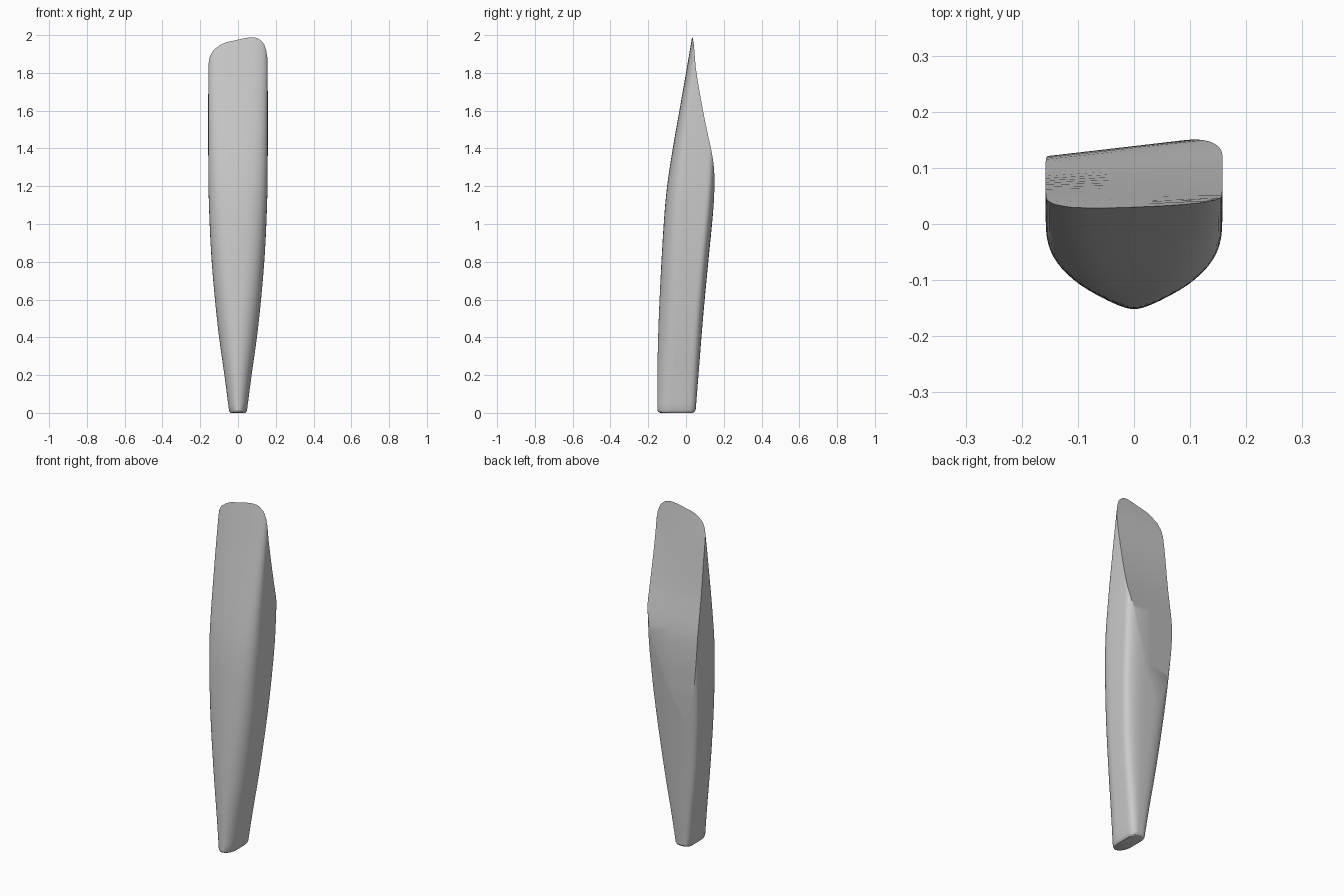
import bpy, bmesh, math

cube = bpy.data.objects.get("Cube")
if cube:
    bpy.data.objects.remove(cube, do_unlink=True)


def curve(z, knots):
    """Smooth value at height z through (height, value) knots."""
    if z <= knots[0][0]:
        return knots[0][1]
    if z >= knots[-1][0]:
        return knots[-1][1]
    i = max(k for k in range(len(knots) - 1) if knots[k][0] <= z)

    def slope(k):
        a, b = knots[max(k - 1, 0)], knots[min(k + 1, len(knots) - 1)]
        return (b[1] - a[1]) / (b[0] - a[0])
    (z0, v0), (z1, v1) = knots[i], knots[i + 1]
    h = z1 - z0
    t = (z - z0) / h
    return (v0 * (1 + 2 * t) * (1 - t) ** 2 + v1 * t * t * (3 - 2 * t)
            + h * slope(i) * t * (1 - t) ** 2 + h * slope(i + 1) * t * t * (t - 1))


# Body profiles: half width, front line, back line, front rounding
WIDTH = [(0, .046), (.2, .072), (.4, .1), (.6, .122), (.8, .139), (1, .15), (1.25, .157), (2.2, .157)]
FRONT = [(0, -.152), (.3, -.15), (.6, -.14), (1, -.118), (1.2, -.1), (1.4, -.07), (1.6, -.035), (1.8, 0), (2.2, .068)]
BACK = [(0, .05), (.2, .066), (.5, .09), (.8, .118), (1, .138), (1.2, .156), (1.5, .17), (2.2, .18)]
ROUND = [(0, .08), (.4, .11), (.8, .12), (1.2, .1), (1.8, .055), (2.2, .055)]
POWER = [(0, 2), (.4, 2.1), (.8, 2.5), (1.4, 2.8), (2.2, 3.2)]
# Biting face: depth on the centre line and its sideways tilt
BITE = [(.5, .108), (.8, .124), (1, .134), (1.15, .139), (1.3, .133), (1.53, .094), (1.8, .054), (1.9, .04), (2, .027), (2.2, .005)]
TILT = [(.5, .1), (1.3, .11), (1.8, .01), (2, .07), (2.2, .07)]


def section(z, scale=1, n=72):
    w, f, b = curve(z, WIDTH), curve(z, FRONT), curve(z, BACK)
    r, p, c = curve(z, ROUND), curve(z, POWER), -.05
    pts = []
    for i in range(n):
        a = math.tau * i / n
        ca, sa = math.cos(a), math.sin(a)
        e = p if sa < 0 else 3
        x = w * math.copysign(abs(ca) ** (2 / e), ca)
        y = f + r - r * abs(sa) ** (2 / e) if sa < 0 else b - .055 + .055 * sa ** (2 / e)
        pts.append((x * scale, c + (y - c) * scale, z))
    return pts


def loft(name, rings):
    bm = bmesh.new()
    rows = [[bm.verts.new(p) for p in ring] for ring in rings]
    n = len(rows[0])
    for lo, hi in zip(rows, rows[1:]):
        for i in range(n):
            j = (i + 1) % n
            bm.faces.new((lo[i], lo[j], hi[j], hi[i]))
    bm.faces.new(rows[0][::-1])
    bm.faces.new(rows[-1])
    bmesh.ops.recalc_face_normals(bm, faces=bm.faces)
    mesh = bpy.data.meshes.new(name)
    bm.to_mesh(mesh)
    bm.free()
    ob = bpy.data.objects.new(name, mesh)
    bpy.context.collection.objects.link(ob)
    return ob


# Tooth body, with a rounded root end
rings = [[(x, y, 0) for x, y, z in section(0, .84)],
         [(x, y, .005) for x, y, z in section(0, .95)]]
rings += [section(.015 + i * .035) for i in range(62)]
tooth = loft("tooth", rings)

# Cutter that shapes the chisel face at the back
cut_rings = []
for i in range(50):
    z = .5 + i * .035
    y, k = curve(z, BITE), curve(z, TILT)
    cut_rings.append([(-.3, y - .3 * k, z), (0, y, z), (.3, y + .3 * k, z), (.3, .6, z), (-.3, .6, z)])
cutter = loft("chisel_cutter", cut_rings)
cutter.hide_render = True

mod = tooth.modifiers.new("chisel", "BOOLEAN")
mod.operation = "DIFFERENCE"
mod.solver = "EXACT"
mod.object = cutter
bpy.ops.object.select_all(action="DESELECT")
bpy.context.view_layer.objects.active = tooth
tooth.select_set(True)
bpy.ops.object.modifier_apply(modifier=mod.name)
bpy.data.objects.remove(cutter, do_unlink=True)

mat = bpy.data.materials.new("light_grey")
mat.use_nodes = True
colour = (.6, .6, .6, 1)
mat.diffuse_color = colour
mat.node_tree.nodes["Principled BSDF"].inputs["Base Color"].default_value = colour
tooth.data.materials.clear()
tooth.data.materials.append(mat)
bpy.ops.object.shade_smooth_by_angle(angle=math.radians(25))
